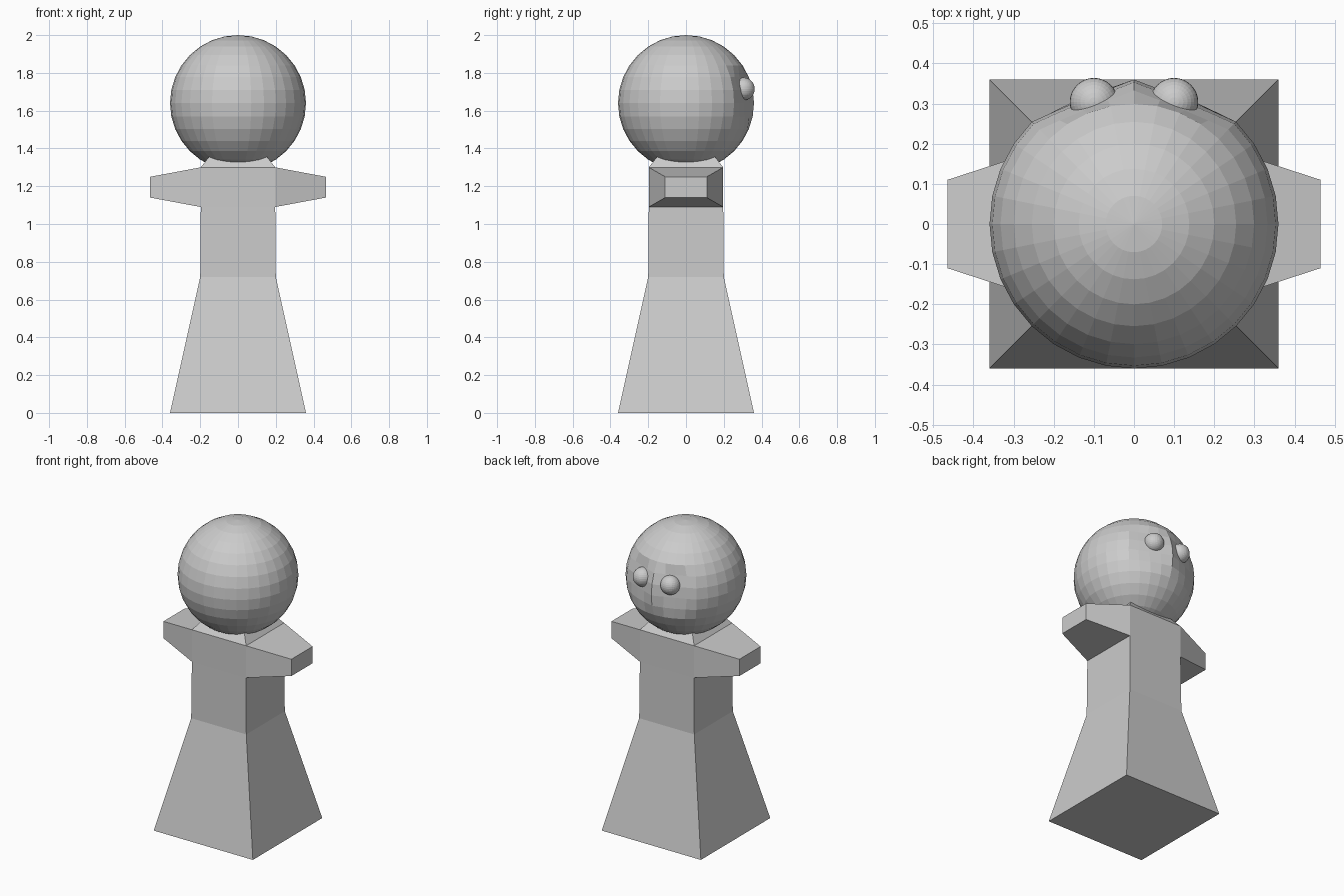
import bpy, bmesh, math
from mathutils import Matrix

if "Cube" in bpy.data.objects:
    bpy.data.objects.remove(bpy.data.objects["Cube"])


def finish(name, bm):
    bmesh.ops.recalc_face_normals(bm, faces=bm.faces)
    mesh = bpy.data.meshes.new(name)
    bm.to_mesh(mesh)
    bm.free()
    obj = bpy.data.objects.new(name, mesh)
    bpy.context.collection.objects.link(obj)
    return obj


# Body: stacked square sections (half width, height), arms extruded from the sides
bm = bmesh.new()
sections = [(0.36, 0), (0.2, 0.72), (0.197, 1.09), (0.197, 1.30), (0.15, 1.36)]
rings = [[bm.verts.new((sx * h, sy * h, z))
          for sx, sy in ((-1, -1), (1, -1), (1, 1), (-1, 1))]
         for h, z in sections]
shoulders = []
for level, (low, high) in enumerate(zip(rings, rings[1:])):
    for i in range(4):
        j = (i + 1) % 4
        face = bm.faces.new((low[i], low[j], high[j], high[i]))
        if level == 2 and i in (1, 3):
            shoulders.append(face)
bm.faces.new(rings[0][::-1])
bm.faces.new(rings[-1])
for face in bmesh.ops.extrude_discrete_faces(bm, faces=shoulders)["faces"]:
    for v in face.verts:
        v.co.x = math.copysign(0.465, v.co.x)
        v.co.y = math.copysign(0.11, v.co.y)
        v.co.z = 1.25 if v.co.z > 1.2 else 1.14
finish("body", bm)

# Head: faceted sphere with shallow flat eye sockets either side of a nose ridge
R, HEAD_Z = 0.36, 1.64
bm = bmesh.new()
bmesh.ops.create_uvsphere(bm, u_segments=32, v_segments=16, radius=R)
for v in bm.verts:
    angle = abs(math.atan2(v.co.x, v.co.y))
    if angle < math.radians(44) and -0.09 < v.co.z < 0.16:
        r = math.hypot(v.co.x, v.co.y)
        # straight chord from the nose ridge out to 45 degrees
        chord = r - abs(v.co.x) * math.tan(math.radians(22.5))
        v.co.y += (chord - v.co.y) * (0.5 if v.co.z < -0.01 else 0.9)
bmesh.ops.translate(bm, verts=bm.verts, vec=(0, 0, HEAD_Z))
finish("head", bm)

# Eyes
for side, label in ((-1, "left"), (1, "right")):
    bm = bmesh.new()
    bmesh.ops.create_uvsphere(bm, u_segments=32, v_segments=16, radius=0.06,
                              matrix=Matrix.Translation((side * 0.1, 0.304, 1.715)))
    finish("eye_" + label, bm)
